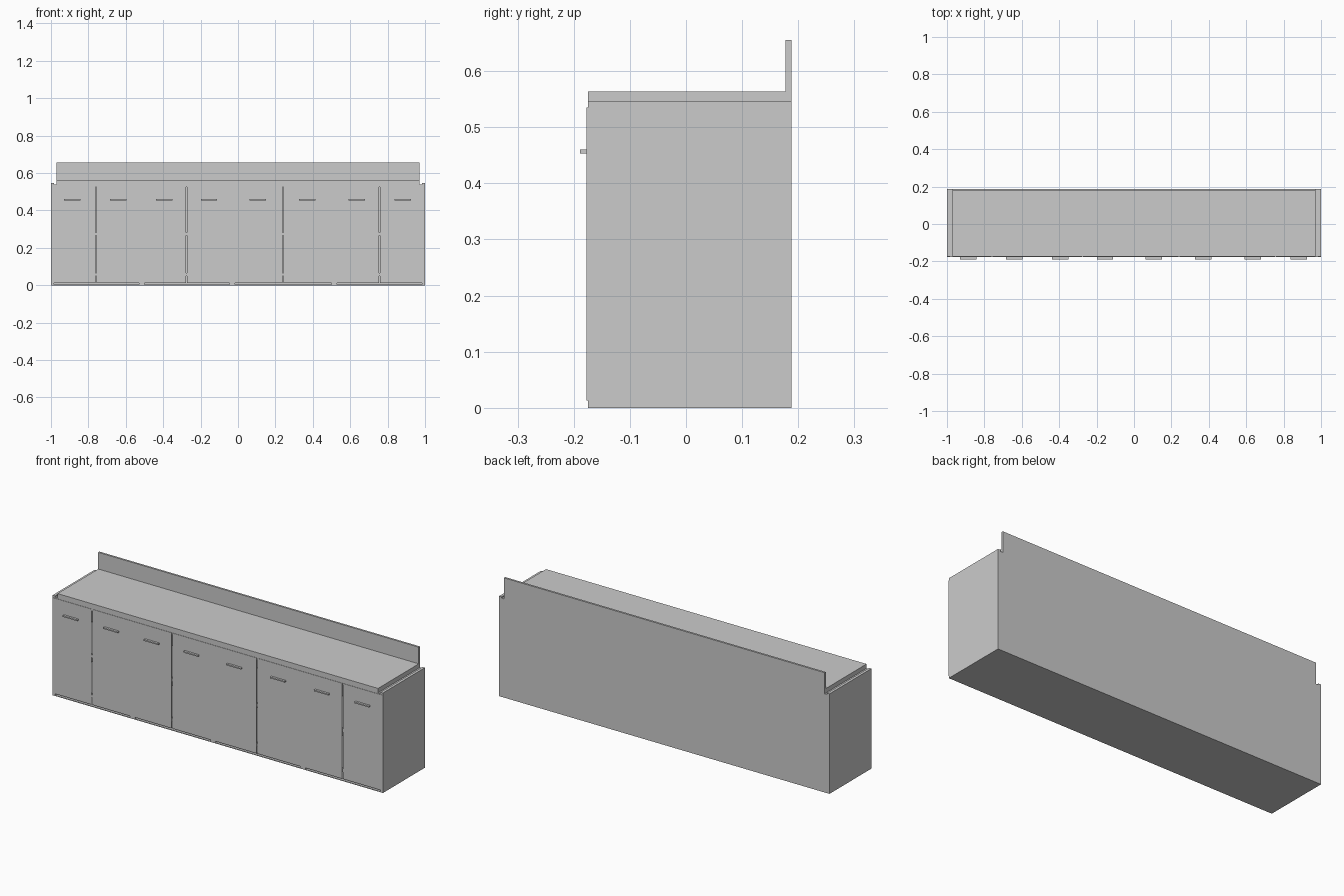
import bpy

if "Cube" in bpy.data.objects:
    bpy.data.objects.remove(bpy.data.objects["Cube"])


def box(name, x0, x1, y0, y1, z0, z1):
    """Axis-aligned box given by its limits."""
    bpy.ops.mesh.primitive_cube_add(
        size=1, location=((x0 + x1) / 2, (y0 + y1) / 2, (z0 + z1) / 2))
    ob = bpy.context.object
    ob.name = name
    ob.scale = (x1 - x0, y1 - y0, z1 - z0)
    bpy.ops.object.transform_apply(location=False, rotation=False, scale=True)
    return ob


FRONT, BACK, DOOR = -0.175, 0.188, -0.177
T = 0.015                                   # panel thickness
borders = [-1.0, -0.515, -0.03, 0.515, 1.0]  # cabinet limits
gaps = [-0.76, -0.275, 0.24, 0.757]          # gap between each door pair
handles = [-0.885, -0.64, -0.395, -0.155, 0.105, 0.37, 0.635, 0.88]

for i in range(4):
    a, b = borders[i], borders[i + 1]
    # Carcass: outer side panels stand slightly above the top panel
    box("side_panel", a, a + T, FRONT, BACK, 0, 0.547 if i == 0 else 0.54)
    box("side_panel", b - T, b, FRONT, BACK, 0, 0.547 if i == 3 else 0.54)
    l, r = a + T, b - T
    box("back_panel", l, r, BACK - T, BACK, 0, 0.54)
    box("top_panel", l, r, FRONT, BACK - T, 0.525, 0.54)
    box("shelf", l, r, FRONT + 0.003, BACK - T, 0.267, 0.282)
    box("cabinet_floor", l, r, FRONT, BACK - T, 0.05, 0.065)
    box("base_plate", l, r, FRONT, BACK - T, 0, 0.004)

    # Pair of doors with a narrow gap
    box("door", a, gaps[i] - 0.003, DOOR, FRONT, 0.013, 0.535)
    box("door", gaps[i] + 0.003, b, DOOR, FRONT, 0.013, 0.535)

# Bar handles
for x in handles:
    box("handle", x - 0.044, x + 0.044, -0.189, DOOR, 0.453, 0.46)

# Countertop and backsplash
box("countertop", -0.97, 0.97, FRONT, BACK, 0.54, 0.564)
box("backsplash", -0.97, 0.97, 0.177, BACK, 0.564, 0.655)
